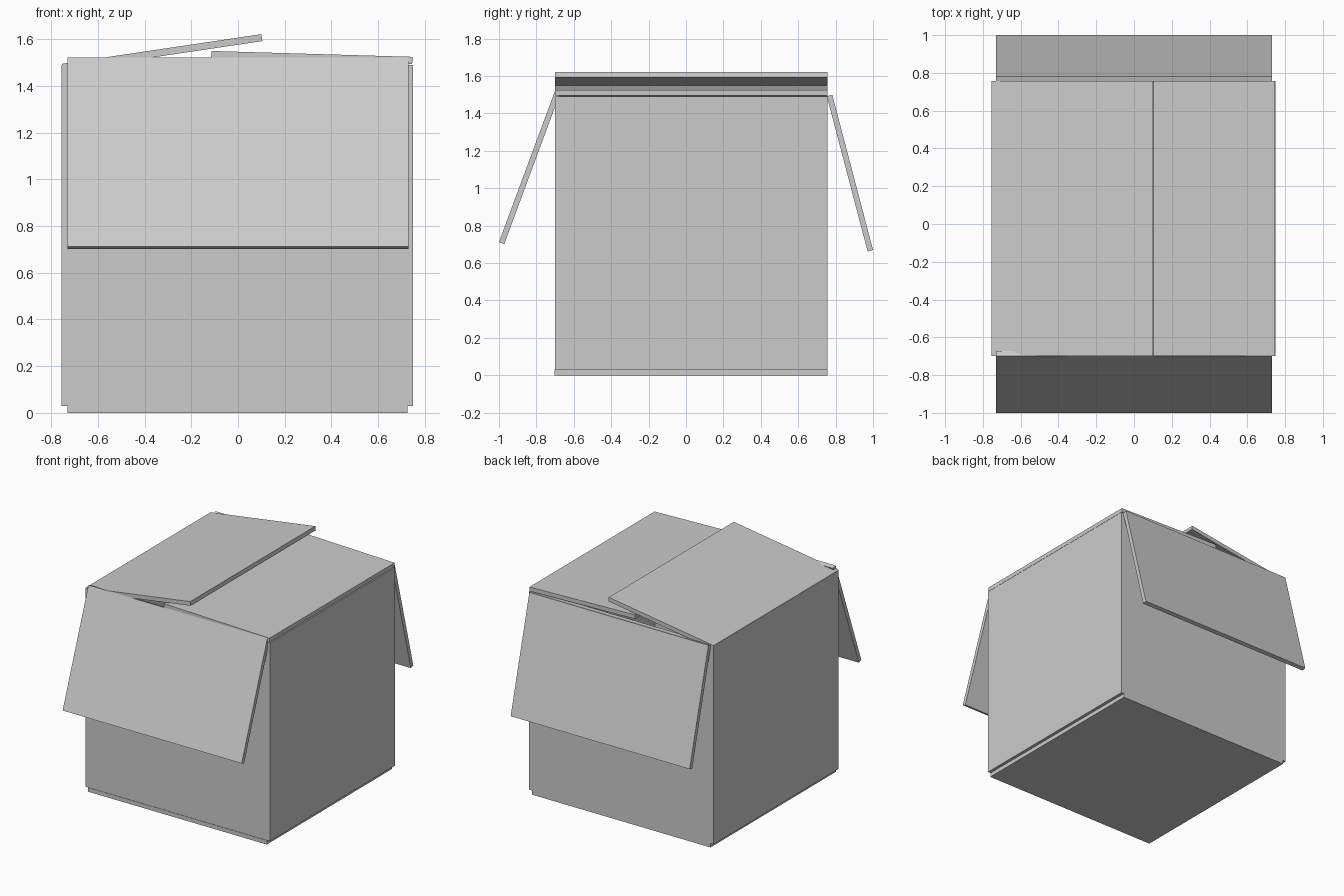
import bpy, bmesh, math
from mathutils import Vector

if "Cube" in bpy.data.objects:
    bpy.data.objects.remove(bpy.data.objects["Cube"])

T = 0.03                 # cardboard thickness
Y0, Y1 = -0.70, 0.757    # box depth
YC = (Y0 + Y1) / 2


def prism(name, profile, axis, lo, hi):
    """Extrude a 2D profile along x or y."""
    bm = bmesh.new()
    put = (lambda p: (lo, p[0], p[1])) if axis == 'x' else (lambda p: (p[0], lo, p[1]))
    face = bm.faces.new([bm.verts.new(put(p)) for p in profile])
    ext = bmesh.ops.extrude_face_region(bm, geom=[face])
    step = Vector((hi - lo, 0, 0)) if axis == 'x' else Vector((0, hi - lo, 0))
    bmesh.ops.translate(bm, vec=step, verts=[v for v in ext['geom'] if isinstance(v, bmesh.types.BMVert)])
    bmesh.ops.recalc_face_normals(bm, faces=bm.faces)
    me = bpy.data.meshes.new(name)
    bm.to_mesh(me)
    bm.free()
    ob = bpy.data.objects.new(name, me)
    bpy.context.collection.objects.link(ob)
    return ob


def panel(name, x0, x1, y0, y1, z0, z1):
    return prism(name, [(x0, z0), (x1, z0), (x1, z1), (x0, z1)], 'y', y0, y1)


def flap(name, start, end, side, axis, lo, hi):
    """Thin board whose outer face runs start -> end; side picks the inner direction."""
    a, b = Vector(start), Vector(end)
    d = (b - a).normalized()
    n = Vector((-d.y, d.x)) * side * T
    return prism(name, [a, b, b + n, a + n], axis, lo, hi)


# Base and walls
panel("bottom", -0.73, 0.727, Y0 - 0.003, Y1, 0, T)
panel("left_wall", -0.755, -0.725, Y0, Y1, T, 1.49)
panel("right_wall", 0.72, 0.75, Y0, Y1, T, 1.49)
panel("front_wall", -0.725, 0.72, Y0, Y0 + T, T, 1.49)
panel("back_wall", -0.725, 0.72, Y1 - T, Y1, T, 1.49)

# Front and back flaps hang open
flap("front_flap", (-0.70, 1.522), (-1.0, 0.712), 1, 'x', -0.73, 0.73)
flap("back_flap", (0.782, 1.50), (1.0, 0.67), -1, 'x', -0.73, 0.73)

# Left and right flaps folded over the top
flap("left_flap", (-0.755, 1.495), (0.10, 1.622), -1, 'y', Y0, Y1)
flap("right_flap", (0.747, 1.525), (-0.114, 1.55), 1, 'y', Y0, Y1)
